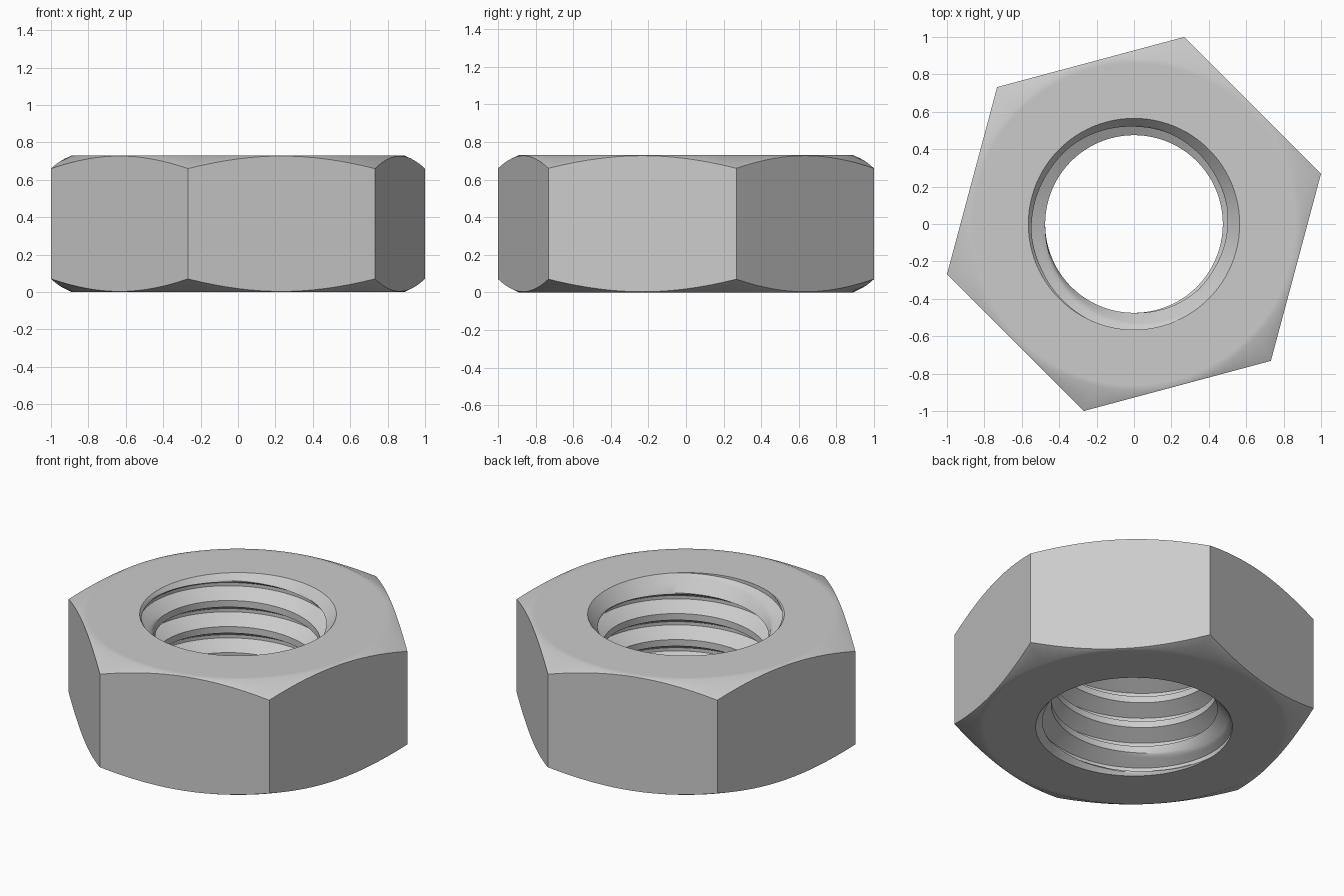
import bpy, bmesh
from math import sin, cos, tan, pi, radians, ceil

cube = bpy.data.objects.get("Cube")
if cube:
    bpy.data.objects.remove(cube, do_unlink=True)

HEIGHT, CORNER = 0.73, 1.035           # overall height, radius to the hex corners
APOTHEM = CORNER * cos(pi / 6)
FLAT_R, DROP = 0.89, 0.07              # round flat on each end, chamfer fall at corners
MAJOR, MINOR, SINK = 0.565, 0.475, 0.11  # bore radii and depth of its countersink
PITCH, STEPS, PHASE = 0.165, 96, 0.0

steel = bpy.data.materials.new("steel grey")
steel.use_nodes = True
steel.diffuse_color = (0.6, 0.6, 0.6, 1)
steel.node_tree.nodes["Principled BSDF"].inputs["Base Color"].default_value = (0.6, 0.6, 0.6, 1)


def hex_radius(a):
    return APOTHEM / cos((a - radians(15)) % (pi / 3) - pi / 6)


def thread_rows():
    """Heights and radii down the thread: crest, flank, root, flank, per turn."""
    corners = [(0, MINOR), (0.25, MINOR), (0.5625, MAJOR), (0.6875, MAJOR), (1, MINOR)]
    rows = []
    for turn in range(-2, ceil(HEIGHT / PITCH) + 2):
        for (z0, r0), (z1, r1) in zip(corners, corners[1:]):
            parts = 1 if r0 == r1 else 6
            for i in range(parts):
                t = i / parts
                rows.append(((turn + z0 + (z1 - z0) * t) * PITCH, r0 + (r1 - r0) * t))
    return rows


def outer_section(a):
    """Section from the bottom bore edge, round the outside, to the top bore edge."""
    r = hex_radius(a)
    fall = DROP * max(0, r - FLAT_R) / (CORNER - FLAT_R)
    half = [(MAJOR, 0), (FLAT_R - 0.03, 0), (FLAT_R, 0), (r, fall)]
    return half + [(q, HEIGHT - z) for q, z in reversed(half)]


def bore_section(a, rows):
    """Thread section at one angle, widened by the countersinks at both ends."""
    points = []
    for z, r in rows:
        z = min(HEIGHT, max(0, z + PITCH * (a / (2 * pi) + PHASE)))
        end = min(z, HEIGHT - z)
        sink = MAJOR - (MAJOR - MINOR) * end / SINK
        points.append((max(r, sink), z))
    return points


def add_sheet(bm, section, flip):
    previous = None
    for i in range(STEPS + 1):
        a = 2 * pi * i / STEPS
        column = [bm.verts.new((r * cos(a), r * sin(a), z)) for r, z in section(a)]
        if previous:
            for k in range(len(column) - 1):
                quad = [previous[k], column[k], column[k + 1], previous[k + 1]]
                bm.faces.new(quad[::-1] if flip else quad)
        previous = column


# Hexagonal body with chamfered ends and a threaded bore
bm = bmesh.new()
rows = thread_rows()
add_sheet(bm, outer_section, False)
add_sheet(bm, lambda a: bore_section(a, rows), True)
bmesh.ops.remove_doubles(bm, verts=bm.verts, dist=0.0002)
bmesh.ops.dissolve_degenerate(bm, edges=bm.edges, dist=0.0001)

mesh = bpy.data.meshes.new("hex_nut")
bm.to_mesh(mesh)
bm.free()
mesh.materials.append(steel)
nut = bpy.data.objects.new("hex_nut", mesh)
bpy.context.collection.objects.link(nut)
bpy.ops.object.select_all(action='DESELECT')
nut.select_set(True)
bpy.context.view_layer.objects.active = nut
bpy.ops.object.shade_smooth_by_angle(angle=radians(30))
